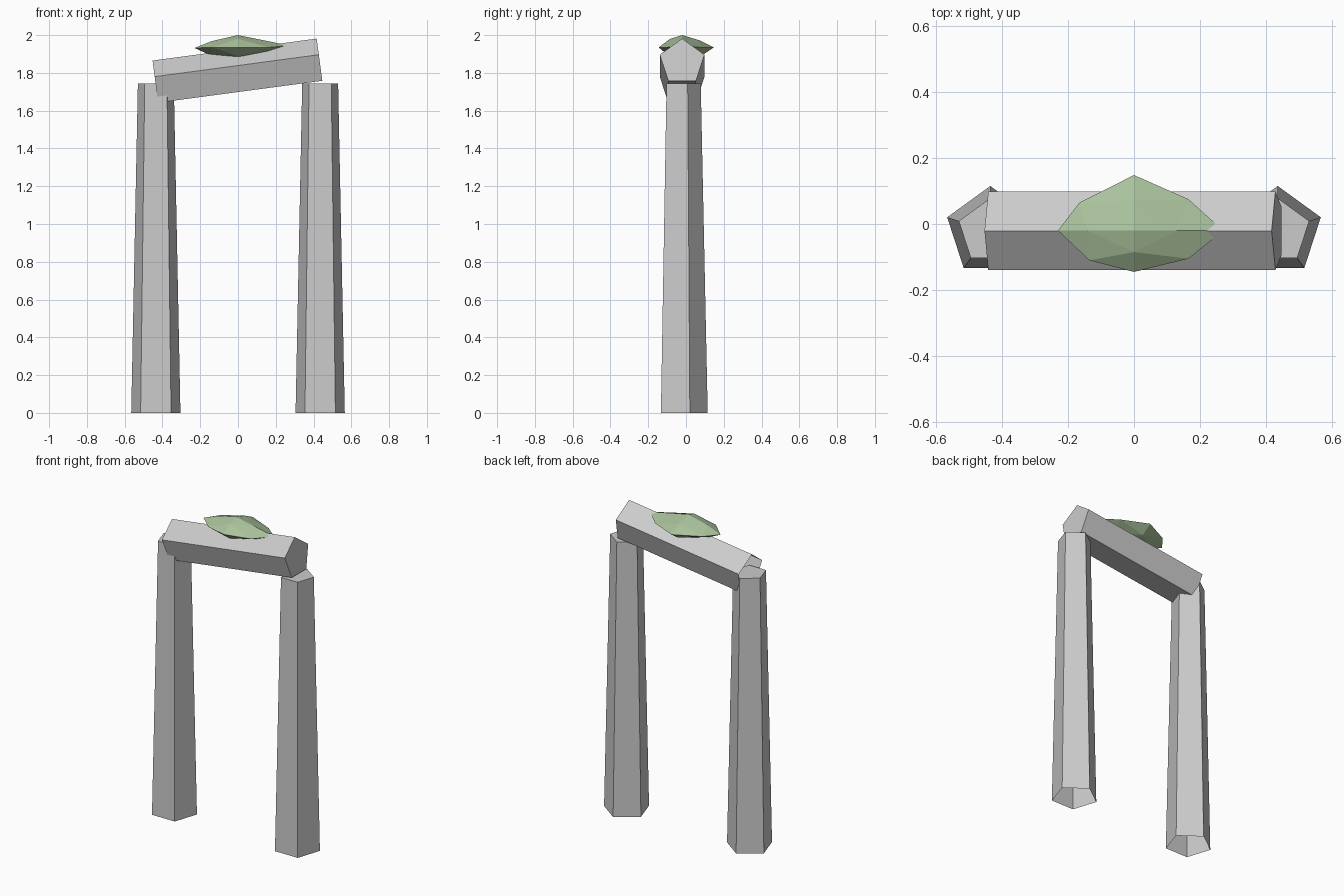
import bpy, bmesh, math
from mathutils import Matrix, Vector
from itertools import product

if "Cube" in bpy.data.objects:
    bpy.data.objects.remove(bpy.data.objects["Cube"])


def add_object(name, bm, matrix=None):
    bmesh.ops.recalc_face_normals(bm, faces=bm.faces)
    mesh = bpy.data.meshes.new(name)
    bm.to_mesh(mesh)
    bm.free()
    obj = bpy.data.objects.new(name, mesh)
    bpy.context.collection.objects.link(obj)
    if matrix:
        obj.matrix_world = matrix
    return obj


def stone_prism(name, r_base, r_top, height, start_deg, matrix):
    """Five-sided tapered stone with a capped top and an open base."""
    bm = bmesh.new()
    rings = []
    for r, z in ((r_base, 0), (r_top, height)):
        angles = [math.radians(start_deg + 72 * i) for i in range(5)]
        rings.append([bm.verts.new((r * math.cos(a), r * math.sin(a), z)) for a in angles])
    low, high = rings
    for i in range(5):
        j = (i + 1) % 5
        bm.faces.new((low[i], low[j], high[j], high[i]))
    bm.faces.new(high)
    return add_object(name, bm, matrix)


# Upright pillars
for side, x in (("left", -0.435), ("right", 0.435)):
    stone_prism(side + "_pillar", 0.137, 0.10, 1.745, 90,
                Matrix.Translation((x, -0.022, 0)))

# Tilted lintel, running from its open left end to its capped right end
start = Vector((-0.436, -0.0205, 1.742))
end = Vector((0.433, -0.0205, 1.858))
tilt = math.atan2(end.z - start.z, end.x - start.x)
stone_prism("lintel", 0.1245, 0.1245, (end - start).length, 270,
            Matrix.Translation(start) @ Matrix.Rotation(-tilt, 4, 'Y')
            @ Matrix(((0, 0, 1, 0), (0, 1, 0, 0), (-1, 0, 0, 0), (0, 0, 0, 1)))
            @ Matrix.Rotation(math.radians(-90), 4, 'Z'))

# Moss clump: an irregular, flattened, once-divided octahedron
points = {
    (0, 0, 1): (0, -0.02, 2.0), (0, 0, -1): (0, -0.02, 1.87),
    (-1, 0, 0): (-0.23, -0.02, 1.932), (1, 0, 0): (0.27, -0.02, 1.945),
    (0, -1, 0): (0, -0.145, 1.935), (0, 1, 0): (0, 0.148, 1.935),
    (-1, 1, 0): (-0.165, 0.065, 1.935), (-1, -1, 0): (-0.135, -0.11, 1.935),
    (1, -1, 0): (0.165, -0.105, 1.935), (1, 1, 0): (0.165, 0.075, 1.935),
    (-1, 0, 1): (-0.14, -0.02, 1.968), (1, 0, 1): (0.13, -0.02, 1.974),
    (0, -1, 1): (0, -0.085, 1.98), (0, 1, 1): (0, 0.07, 1.973),
    (-1, 0, -1): (-0.15, -0.02, 1.895), (1, 0, -1): (0.15, -0.02, 1.895),
    (0, -1, -1): (0, -0.09, 1.89), (0, 1, -1): (0, 0.08, 1.89),
}
bm = bmesh.new()
v = {k: bm.verts.new(p) for k, p in points.items()}
for sx, sy, sz in product((-1, 1), repeat=3):
    a, b, c = (sx, 0, 0), (0, sy, 0), (0, 0, sz)
    ab, bc, ca = (sx, sy, 0), (0, sy, sz), (sx, 0, sz)
    for tri in ((a, ab, ca), (b, bc, ab), (c, ca, bc), (ab, bc, ca)):
        bm.faces.new([v[k] for k in tri])
moss = add_object("moss_clump", bm)
green = bpy.data.materials.new("moss_green")
green.diffuse_color = (0.40, 0.54, 0.33, 1)
green.use_nodes = True
green.node_tree.nodes["Principled BSDF"].inputs["Base Color"].default_value = green.diffuse_color
moss.data.materials.append(green)
